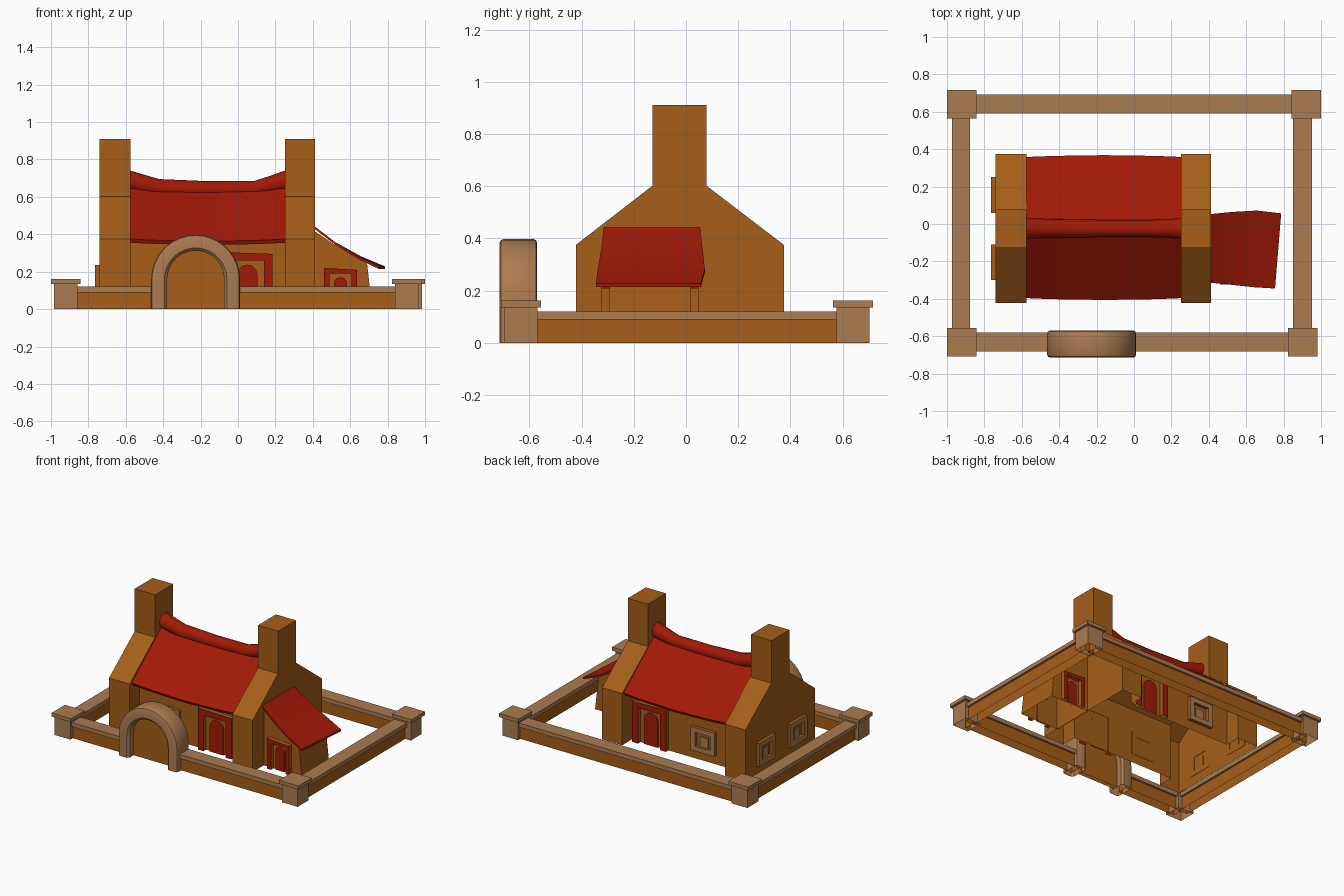
import bpy, bmesh, math
from mathutils import Vector

if "Cube" in bpy.data.objects:
    bpy.data.objects.remove(bpy.data.objects["Cube"])


def material(name, col):
    m = bpy.data.materials.new(name)
    m.diffuse_color = (*col, 1)
    m.use_nodes = True
    m.node_tree.nodes["Principled BSDF"].inputs["Base Color"].default_value = m.diffuse_color
    return m


BROWN = material("brown plaster", (0.38, 0.113, 0.010))
TAN = material("tan stone", (0.41, 0.20, 0.082))
RED = material("red paint", (0.36, 0.010, 0.002))


def drop_underside(bm):
    low = [f for f in bm.faces if all(v.co.z < 1e-4 for v in f.verts)]
    bmesh.ops.delete(bm, geom=low, context='FACES_ONLY')


def smooth(ob):
    bpy.ops.object.select_all(action='DESELECT')
    ob.select_set(True)
    bpy.context.view_layer.objects.active = ob
    bpy.ops.object.shade_smooth_by_angle(angle=math.radians(35))


def finish(name, bm, mat, bevel=0.0, closed=False, front=None):
    """front = (direction, material) recolours the faces looking that way."""
    bmesh.ops.recalc_face_normals(bm, faces=bm.faces)
    if front:
        for f in bm.faces:
            f.material_index = int(f.normal.dot(front[0]) > 0.7)
    if not closed:
        drop_underside(bm)
    me = bpy.data.meshes.new(name)
    bm.to_mesh(me)
    bm.free()
    me.materials.append(mat)
    if front:
        me.materials.append(front[1])
    ob = bpy.data.objects.new(name, me)
    bpy.context.collection.objects.link(ob)
    if bevel:
        mod = ob.modifiers.new("Bevel", 'BEVEL')
        mod.width, mod.segments = bevel, 2
    smooth(ob)
    return ob


def loft(name, rings, mat, **kw):
    """Closed cross-sections joined in order, with end caps."""
    bm = bmesh.new()
    vs = [[bm.verts.new(p) for p in r] for r in rings]
    n = len(rings[0])
    for a, b in zip(vs, vs[1:]):
        for i in range(n):
            j = (i + 1) % n
            bm.faces.new((a[i], a[j], b[j], b[i]))
    bm.faces.new(vs[0])
    bm.faces.new(vs[-1])
    return finish(name, bm, mat, **kw)


def prism(name, pts, axis, a, b, mat, **kw):
    """Outline in (y,z) or (x,z) pushed along x or y from a to b."""
    put = (lambda p, t: (t, *p)) if axis == 'x' else (lambda p, t: (p[0], t, p[1]))
    return loft(name, [[put(p, t) for p in pts] for t in (a, b)], mat, **kw)


def box(name, x0, x1, y0, y1, z0, z1, mat, **kw):
    return prism(name, [(x0, z0), (x1, z0), (x1, z1), (x0, z1)], 'y', y0, y1, mat, **kw)


def arch_outline(c, r, spring, n=12):
    arc = [(c + r * math.cos(math.pi * i / n), spring + r * math.sin(math.pi * i / n))
           for i in range(n + 1)]
    return [(c + r, 0)] + arc + [(c - r, 0)]


# ---- house shell: body joined with two chimney gables, open underneath
C = -0.024
house = prism("house_shell", [(-0.31, 0), (0.265, 0), (0.265, 0.40), (C, 0.61), (-0.31, 0.40)],
              'x', -0.60, 0.28, BROWN, closed=True)
gable = [(-0.422, 0), (0.375, 0), (0.375, 0.375), (0.078, 0.602), (0.078, 0.91),
         (-0.128, 0.91), (-0.128, 0.602), (-0.422, 0.375)]
for side, x0, x1 in (("left", -0.74, -0.575), ("right", 0.25, 0.412)):
    g = prism(side + "_gable", gable, 'x', x0, x1, BROWN, closed=True)
    mod = house.modifiers.new("Join", 'BOOLEAN')
    mod.operation, mod.solver, mod.object = 'UNION', 'EXACT', g
    bpy.context.view_layer.objects.active = house
    bpy.ops.object.modifier_apply(modifier=mod.name)
    bpy.data.objects.remove(g)
bm = bmesh.new()
bm.from_mesh(house.data)
drop_underside(bm)
bm.to_mesh(house.data)
bm.free()
smooth(house)

# ---- sagging main roof and its ridge roll
rings, roll = [], []
for x, top, r in ((-0.58, 0.742, 0.055), (-0.50, 0.718, 0.053), (-0.42, 0.695, 0.05),
                  (-0.16, 0.684, 0.046), (0.09, 0.686, 0.046), (0.17, 0.712, 0.05),
                  (0.255, 0.742, 0.055)):
    k = 1 - ((x + 0.16) / 0.42) ** 2
    e, ez, pz = 0.372 + 0.01 * k, 0.375 - 0.012 * k, 0.675 - 0.02 * k
    rings.append([(x, C - e, ez), (x, C, pz), (x, C + e + 0.01, ez),
                  (x, C + e, ez - 0.02), (x, C, pz - 0.05), (x, C - e + 0.01, ez - 0.02)])
    roll.append([(x, C + r * math.cos(math.tau * i / 12), top - r + r * math.sin(math.tau * i / 12))
                 for i in range(12)])
loft("main_roof", rings, RED)
loft("ridge_roll", roll, RED)

# ---- lean-to
prism("leanto_walls", [(0.405, 0), (0.718, 0), (0.69, 0.245), (0.52, 0.342), (0.405, 0.42)],
      'y', -0.293, 0.017, BROWN)
rings = []
for x, dx, z, y0, y1 in ((0.40, 0, 0.45, -0.313, 0.052), (0.52, 0, 0.358, -0.325, 0.064),
                         (0.64, 0.015, 0.283, -0.338, 0.072), (0.754, 0.033, 0.228, -0.345, 0.057)):
    rings.append([(x, y0, z), (x + dx, y1, z), (x + dx, y1, z - 0.014), (x, y0, z - 0.014)])
loft("leanto_roof", rings, RED)


# ---- doors: painted frame front, plaster reveal, arched inner leaf
def door(name, c, w, h, wall, out):
    o, t = w / 2, w * 0.17
    paint = (Vector((0, out, 0)), RED)
    frame = [(c - o, 0), (c - o, h), (c + o, h - 0.01), (c + o, 0), (c + o - t, 0),
             (c + o - t, h - t), (c - o + t, h - t), (c - o + t, 0)]
    prism(name + "_frame", frame, 'y', wall - out * 0.002, wall + out * 0.03, BROWN, front=paint)
    r = w * 0.2
    prism(name + "_leaf", arch_outline(c, r, h * 0.71 - r * 0.6, 6), 'y', wall - out * 0.002,
          wall + out * 0.01, BROWN, front=paint)


door("front_door", 0.05, 0.27, 0.305, -0.31, -1)
door("back_door", 0.09, 0.27, 0.305, 0.265, 1)
door("leanto_front_door", 0.548, 0.175, 0.22, -0.293, -1)
door("leanto_back_door", 0.548, 0.175, 0.22, 0.017, 1)


# ---- windows: stone surround front, plaster sides, small inner panel
def window(name, axis, c, wall, out, zc=0.15, w=0.19, h=0.17):
    d0, t, o, v = wall - out * 0.002, 0.035, w / 2, h / 2
    stone = (Vector((out, 0, 0) if axis == 'x' else (0, out, 0)), TAN)
    for part, u0, u1, z0, z1, d in (("left_jamb", -o, t - o, -v, v, 0.024),
                                    ("right_jamb", o - t, o, -v, v, 0.024),
                                    ("head", t - o, o - t, v - t, v, 0.024),
                                    ("sill", t - o, o - t, -v, t - v, 0.024),
                                    ("panel", -0.032, 0.032, t - v, 0.022, 0.009)):
        prism(f"{name}_{part}", [(c + u0, zc + z0), (c + u1, zc + z0), (c + u1, zc + z1),
                                 (c + u0, zc + z1)], axis, d0, wall + out * d, BROWN, front=stone)


window("front_window", 'y', -0.335, -0.31, -1)
window("back_window", 'y', -0.335, 0.265, 1)
window("side_window_back", 'x', 0.155, -0.74, -1)
window("side_window_front", 'x', -0.205, -0.74, -1)

# ---- fence posts with caps
posts = {"front_left": (-0.922, -0.632), "front_right": (0.903, -0.632),
         "back_left": (-0.922, 0.64), "back_right": (0.92, 0.64)}
for n, (x, y) in posts.items():
    box(n + "_post", x - 0.063, x + 0.063, y - 0.063, y + 0.063, 0, 0.137, TAN)
    box(n + "_post_cap", x - 0.079, x + 0.079, y - 0.077, y + 0.077, 0.135, 0.161, TAN)

# ---- low walls with coping
for n, x0, x1, y0, y1 in (("front_left", -0.90, -0.43, -0.682, -0.58),
                          ("front_right", -0.03, 0.88, -0.682, -0.58),
                          ("back", -0.90, 0.90, 0.59, 0.692),
                          ("left", -0.972, -0.876, -0.60, 0.62),
                          ("right", 0.85, 0.952, -0.60, 0.62)):
    ix, iy = (0, 0.014) if x1 - x0 > y1 - y0 else (0.014, 0)
    box(n + "_low_wall", x0 + ix, x1 - ix, y0 + iy, y1 - iy, 0, 0.092, BROWN)
    box(n + "_coping", x0, x1, y0, y1, 0.09, 0.12, TAN)

# ---- entrance arch, swept rounded section, and the gate filling it
AX, SP, RO, RI, Y0, Y1, B = -0.2265, 0.16, 0.2375, 0.152, -0.714, -0.57, 0.015
section = [(RO, Y0 + B), (RO, Y1 - B), (RO - B * .3, Y1 - B * .3), (RO - B, Y1), (RI + B, Y1),
           (RI, Y1 - B), (RI, Y0 + B), (RI + B, Y0), (RO - B, Y0), (RO - B * .3, Y0 + B * .3)]
path = [(0, 0)] + [(math.pi * i / 18, SP) for i in range(19)] + [(math.pi, 0)]
loft("entrance_arch", [[(AX + r * math.cos(a), y, z + r * math.sin(a)) for r, y in section]
                       for a, z in path], TAN)
prism("entrance_gate", arch_outline(AX, 0.155, SP), 'y', -0.655, -0.625, BROWN)
